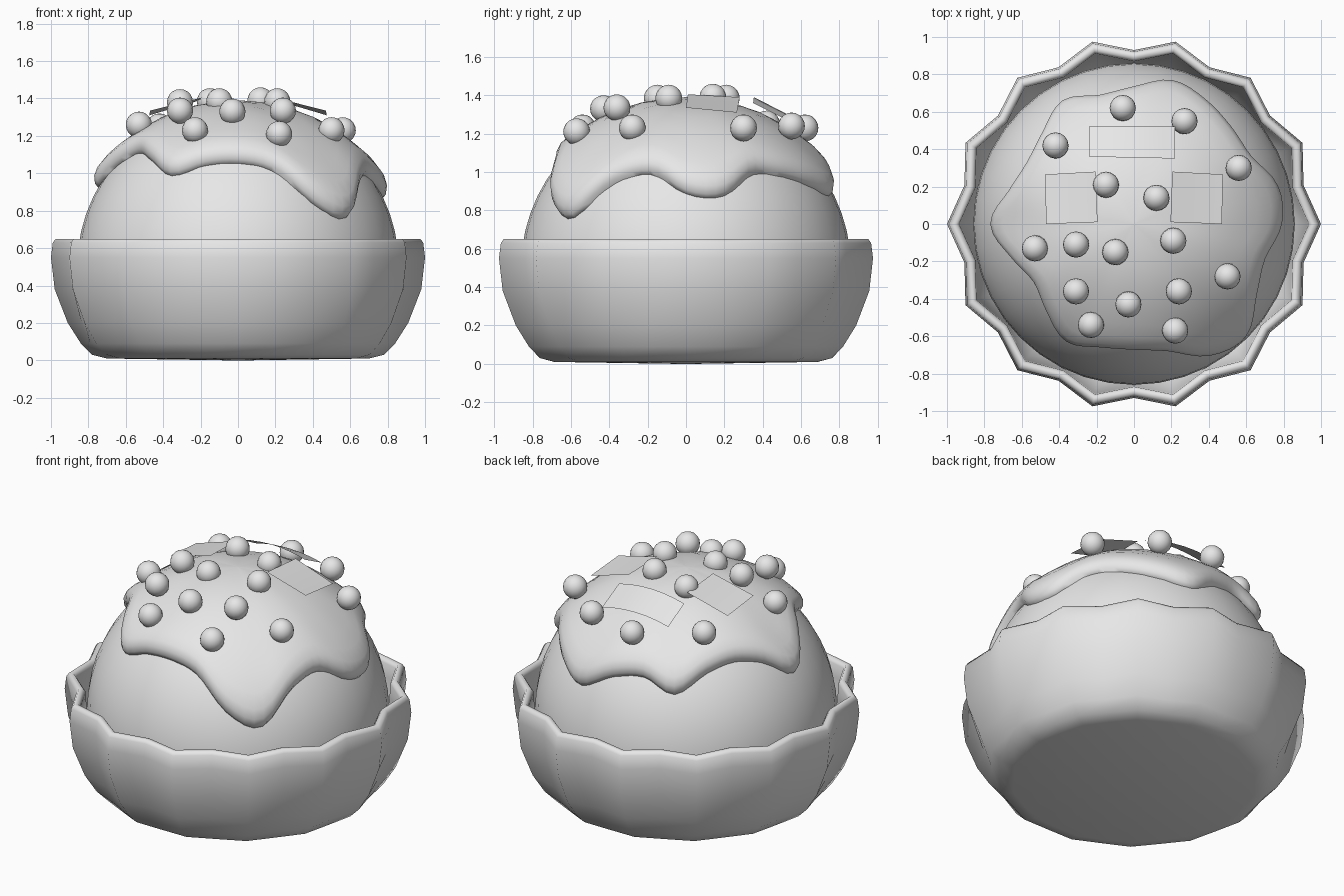
import bpy, bmesh, math
from math import sin, cos, pi, asin, sqrt

if "Cube" in bpy.data.objects:
    bpy.data.objects.remove(bpy.data.objects["Cube"], do_unlink=True)

grey = bpy.data.materials.new("light_grey")
grey.use_nodes = True
grey.diffuse_color = (0.8, 0.8, 0.8, 1)
grey.node_tree.nodes["Principled BSDF"].inputs["Base Color"].default_value = (0.8, 0.8, 0.8, 1)

CENTRE_Z = 0.5   # centre of the scoop
SCOOP_R = 0.86


def finish(name, bm, angle=60, closed=True):
    if closed:
        bmesh.ops.recalc_face_normals(bm, faces=bm.faces)
    mesh = bpy.data.meshes.new(name)
    bm.to_mesh(mesh)
    bm.free()
    mesh.materials.append(grey)
    ob = bpy.data.objects.new(name, mesh)
    bpy.context.collection.objects.link(ob)
    bpy.ops.object.select_all(action='DESELECT')
    ob.select_set(True)
    bpy.context.view_layer.objects.active = ob
    bpy.ops.object.shade_smooth_by_angle(angle=math.radians(angle))
    return ob


def lathe(name, rings, segments, point):
    """Skin rings around z; point(ring, azimuth) gives (radius, z)."""
    bm = bmesh.new()
    loops = []
    for ring in rings:
        loop = []
        for i in range(segments):
            a = 2 * pi * i / segments
            r, z = point(ring, a)
            loop.append(bm.verts.new((r * cos(a), r * sin(a), z)))
        loops.append(loop)
    for lo, hi in zip(loops, loops[1:]):
        for i in range(segments):
            j = (i + 1) % segments
            bm.faces.new((lo[i], lo[j], hi[j], hi[i]))
    for loop in (loops[0], loops[-1]):
        bm.faces.new(loop)
    return finish(name, bm)


# Fluted bowl with fourteen lobes
bowl_profile = [(0.05, 0), (0.70, 0.01), (0.78, 0.03), (0.84, 0.09), (0.91, 0.2),
                (0.98, 0.38), (1.0, 0.55), (0.99, 0.63), (0.975, 0.65),
                (0.95, 0.65), (0.935, 0.63), (0.93, 0.55), (0.905, 0.36),
                (0.82, 0.14), (0.7, 0.06), (0.05, 0.06)]


def bowl_point(ring, a):
    r, z = ring
    depth = 0.07 * min(1, 0.25 + z / 0.35)
    return r * (1 - depth * (1 - cos(14 * a)) / 2), z


lathe("bowl", bowl_profile, 28, bowl_point)

# Round scoop, cut off where the bowl hides it
scoop_angles = [0.01 + 2.0 * i / 18 for i in range(19)]
lathe("scoop", scoop_angles, 40,
      lambda t, a: (SCOOP_R * sin(t), CENTRE_Z + SCOOP_R * cos(t)))

# Sauce cap with a dripping edge: edge radius every 15 degrees
drip = [0.77, 0.775, 0.71, 0.72, 0.75, 0.775, 0.72, 0.70,
        0.745, 0.68, 0.65, 0.68, 0.75, 0.67, 0.61, 0.65,
        0.71, 0.67, 0.66, 0.69, 0.79, 0.82, 0.74, 0.71]


def edge_angle(a):
    n = len(drip)
    s = a / (2 * pi) * n
    i, f = int(s), s - int(s)
    p, q, u, v = (drip[(i + k) % n] for k in (-1, 0, 1, 2))
    r = q + 0.5 * f * (u - p + f * (2*p - 5*q + 4*u - v + f * (3*(q - u) + v - p)))
    return asin(min(r, 0.83) / SCOOP_R)


sauce_profile = [(0.01, 0.89), (0.15, 0.89), (0.3, 0.893), (0.45, 0.898), (0.6, 0.903),
                 (0.72, 0.91), (0.82, 0.92), (0.9, 0.922), (0.95, 0.91),
                 (0.985, 0.885), (1.0, 0.85)]


def sauce_point(ring, a):
    t, r = ring
    th = t * edge_angle(a)
    return r * sin(th), CENTRE_Z + r * cos(th)


lathe("sauce", sauce_profile, 96, sauce_point)

# Candy balls: x, y, z
balls = [(-.06, .62, 1.23), (.27, .55, 1.24), (-.42, .42, 1.25), (.56, .30, 1.23),
         (-.15, .21, 1.385), (.12, .14, 1.39), (-.53, -.13, 1.26), (-.31, -.11, 1.38),
         (-.10, -.15, 1.385), (.21, -.09, 1.385), (-.31, -.36, 1.335), (.24, -.36, 1.335),
         (.50, -.28, 1.23), (-.03, -.43, 1.33), (-.23, -.54, 1.23), (.22, -.57, 1.21)]
for k, pos in enumerate(balls):
    bm = bmesh.new()
    bmesh.ops.create_uvsphere(bm, u_segments=16, v_segments=10, radius=0.07)
    finish(f"candy_ball_{k + 1}", bm).location = pos


# Thin wafer plates resting on the sauce
def plate(name, corners, bend=0.0):
    bm = bmesh.new()
    a, b, c, d = corners
    n = 6
    rows = []
    for i in range(n + 1):
        f = i / n
        lift = bend * (1 - (2 * f - 1) ** 2)
        rows.append([bm.verts.new([p + (q - p) * f + (lift if k == 2 else 0)
                                   for k, (p, q) in enumerate(zip(s, e))])
                     for s, e in ((a, b), (d, c))])
    for r, s in zip(rows, rows[1:]):
        bm.faces.new((r[0], s[0], s[1], r[1]))
    bm.normal_update()
    if sum(f.normal.z for f in bm.faces) < 0:
        bmesh.ops.reverse_faces(bm, faces=bm.faces)
    finish(name, bm, closed=False)


for side, label in ((1, "left"), (-1, "right")):
    plate(f"wafer_{label}", [(side * .195, .01, 1.405), (side * .47, .0, 1.335),
                             (side * .475, .265, 1.31), (side * .205, .28, 1.39)])
plate("wafer_back", [(-.24, .36, 1.36), (.22, .35, 1.36),
                     (.22, .52, 1.275), (-.24, .52, 1.275)], bend=0.03)
